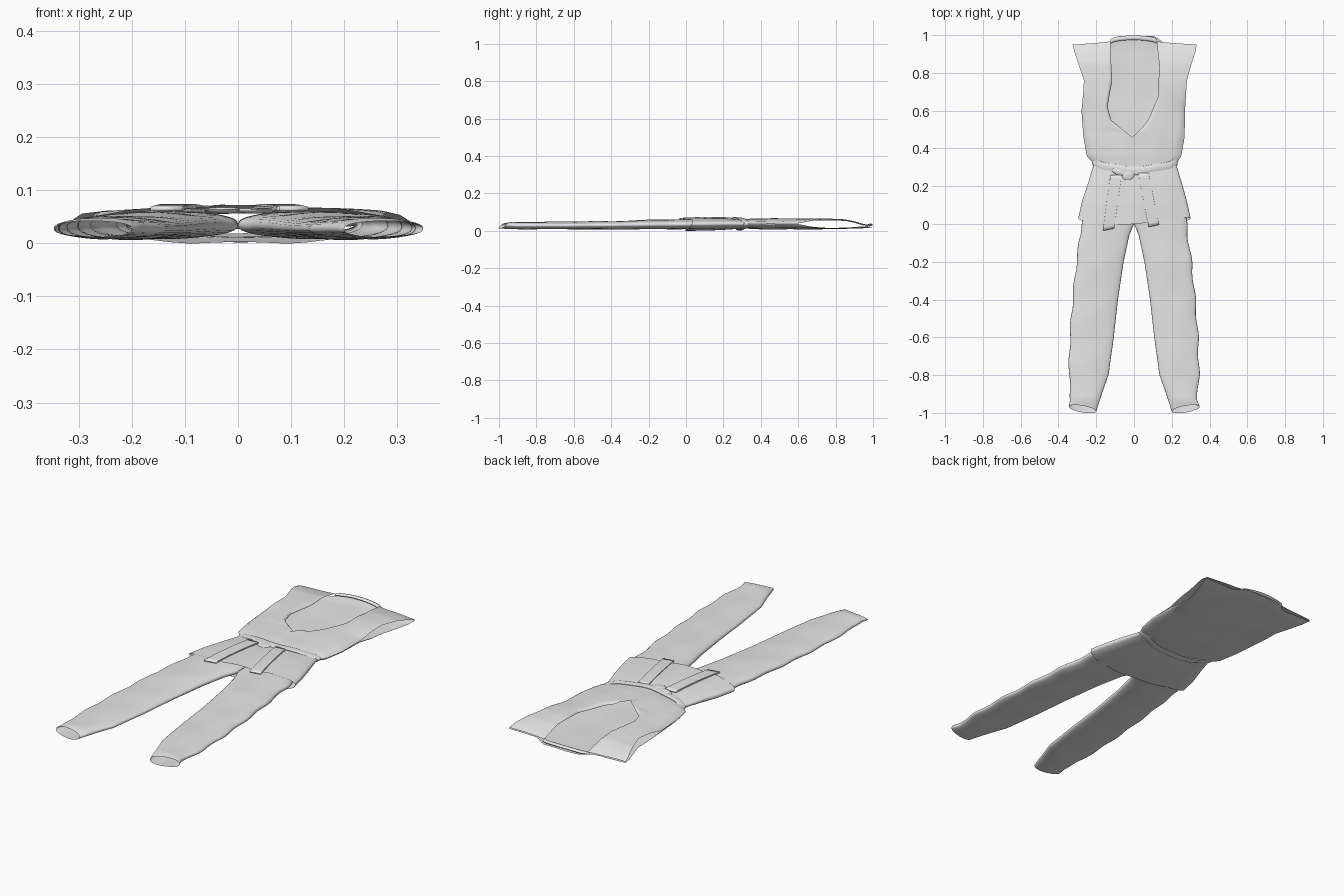
import bpy, bmesh, math
from mathutils import Vector
from math import sin, cos, pi, sqrt

if "Cube" in bpy.data.objects:
    bpy.data.objects.remove(bpy.data.objects["Cube"])

cloth = bpy.data.materials.new("cotton_grey")
cloth.use_nodes = True
GREY = (0.8, 0.8, 0.8, 1)
cloth.diffuse_color = GREY
cloth.node_tree.nodes["Principled BSDF"].inputs["Base Color"].default_value = GREY


def finish(name, bm, angle=50):
    mesh = bpy.data.meshes.new(name)
    bm.to_mesh(mesh)
    bm.free()
    mesh.materials.append(cloth)
    obj = bpy.data.objects.new(name, mesh)
    bpy.context.collection.objects.link(obj)
    bpy.ops.object.select_all(action='DESELECT')
    obj.select_set(True)
    bpy.context.view_layer.objects.active = obj
    bpy.ops.object.shade_smooth_by_angle(angle=math.radians(angle))
    return obj


def surface(name, func, nu, nv, wrap_u=False, wrap_v=False, flip=False):
    """Quad sheet through func(u, v); either direction may close on itself."""
    bm = bmesh.new()
    cu, cv = nu + (not wrap_u), nv + (not wrap_v)
    grid = [[bm.verts.new(func(i / nu, j / nv)) for i in range(cu)] for j in range(cv)]
    for j in range(nv):
        for i in range(nu):
            a, b = (i + 1) % cu, (j + 1) % cv
            quad = [grid[j][i], grid[j][a], grid[b][a], grid[b][i]]
            bm.faces.new(quad[::-1] if flip else quad)
    return finish(name, bm)


def at(table, y):
    """Linear lookup in rows that start with a rising y."""
    y = min(max(y, table[0][0]), table[-1][0])
    for low, high in zip(table, table[1:]):
        if y <= high[0]:
            t = (y - low[0]) / (high[0] - low[0])
            return [a + (b - a) * t for a, b in zip(low[1:], high[1:])]


def ripple(x, y):
    return .002 * sin(23 * x + 9 * y) * sin(17 * y - 14 * x + 1)


# Trouser legs: y, outer x, inner x, bottom z, top z
LEG = [(-.98, .345, .2, .012, .042), (-.94, .335, .185, .01, .048),
       (-.8, .345, .135, .009, .047), (-.6, .34, .107, .008, .049),
       (-.4, .325, .085, .008, .052), (-.2, .305, .055, .008, .058),
       (-.06, .285, .025, .009, .06), (0, .28, 0, .009, .06), (.22, .23, 0, .012, .06)]


def leg(side):
    def func(u, v):
        y = -.98 + 1.2 * v
        outer, inner, zb, zt = at(LEG, y)
        a = 2 * pi * u
        c, s = cos(a), sin(a)
        x = (outer + inner) / 2 + c * (outer - inner) / 2
        x += .004 * sin(31 * y + side) * max(c, 0)
        z = (zb + zt) / 2 + (abs(s) ** .8) * math.copysign((zt - zb) / 2, s)
        # Wavy cuff, shorter on its upper layer
        y += (.018 * s + .012 * c) * max(0, 1 - v * 14)
        return side * x, y, z + ripple(x, y) * s * s
    return func


surface("right_trouser_leg", leg(-1), 36, 60, wrap_u=True)
surface("left_trouser_leg", leg(1), 36, 60, wrap_u=True, flip=True)

# Jacket body: y, left edge, right edge, bottom z, top z, opening at the side edge
BODY = [(.27, -.21, .22, .012, .06, 0), (.32, -.215, .225, .012, .062, 0),
        (.36, -.25, .25, .01, .065, 0), (.46, -.268, .268, .008, .068, 0),
        (.6, -.278, .27, .008, .068, .05), (.68, -.27, .275, .009, .067, .6),
        (.76, -.265, .28, .01, .066, .8), (.85, -.295, .305, .012, .06, .8),
        (.91, -.315, .325, .014, .046, .7), (.95, -.325, .332, .02, .032, .3)]
# Neck opening: y, edge of the wearer's right panel, edge of the left panel
NECK = [(.27, .03, -.1), (.31, .03, -.09), (.46, -.01, -.01), (.5, -.06, .035),
        (.55, -.12, .075), (.62, -.14, .105), (.68, -.13, .13), (.76, -.115, .13),
        (.83, -.12, .135), (.95, -.125, .12)]


def body_z(x, y, up):
    xl, xr, zb, zt, gap = at(BODY, y)
    t = min(1, abs((2 * x - xl - xr) / (xr - xl)))
    swell = gap + (1 - gap) * sqrt(1 - t * t) ** .8
    return (zb + zt) / 2 + up * swell * (zt - zb) / 2 + ripple(x, y) * swell * .8


def panel(side):
    def func(u, v):
        y = .27 + .68 * v
        xl, xr = at(BODY, y)[:2]
        edge = at(NECK, y)[side > 0]
        outer = xr if side > 0 else xl
        x = outer + (edge - outer) * sin(u * pi / 2)
        z = body_z(x, y, 1)
        if y < .5 and side < 0:
            z -= .004 * u              # tucks under the other panel
        if y > .5:
            z -= .012 * max(0, u * 4 - 3) * sin(pi * v)  # lapel rolls inward
        return x, y + .02 * u * v ** 8, z
    return func


surface("right_front_panel", panel(-1), 20, 46, flip=True)
surface("left_front_panel", panel(1), 20, 46)


def back(u, v):
    y = .27 + .68 * v
    xl, xr = at(BODY, y)[:2]
    x = (xl + xr) / 2 - cos(pi * u) * (xr - xl) / 2
    z = body_z(x, y, -1)
    rise = min(1, max(0, (.16 - abs(x - .01)) / .06))
    return x, y + .045 * rise * v ** 8, z


surface("jacket_back", back, 40, 46, flip=True)


# Rolled collar across the back of the neck
def collar(u, v):
    x = -.125 + .245 * u
    a = 2 * pi * v
    y = .966 + .02 * sin(pi * u) ** .5
    return x, y + .012 * cos(a), .027 + .006 * sin(pi * u) + .006 * sin(a)


surface("back_collar", collar, 20, 10, wrap_v=True)

# Jacket skirt: y, left edge, right edge, bottom z, top z
SKIRT = [(0, -.295, .3, .001, .069), (.1, -.275, .28, .001, .071),
         (.2, -.245, .255, .005, .07), (.31, -.215, .225, .012, .062)]


def skirt(u, v):
    y = .31 * v
    xl, xr, zb, zt = at(SKIRT, y)
    a = 2 * pi * u
    c, s = cos(a), sin(a)
    x = (xl + xr) / 2 + c * (xr - xl) / 2
    z = (zb + zt) / 2 + abs(s) ** .75 * math.copysign((zt - zb) / 2, s)
    z += .0025 * sin(9 * a) * s * (1 - v)
    y += (1 - v) * (.03 * c * c + .012 * sin(2 * a))
    return x, y, max(z, 0)


surface("jacket_skirt", skirt, 72, 18, wrap_u=True)


# Belt wrapped round the waist, dipping toward the knot
def belt(u, v):
    a, b = 2 * pi * u, 2 * pi * v
    r = .005 * cos(b)
    x = .005 + (.222 + r) * cos(a)
    z = .037 + (.03 + r) * sin(a)
    y = .285 + .045 * cos(a) ** 2 + .02 * sin(b) + .003 * sin(7 * a)
    return x, y, z


surface("belt", belt, 64, 10, wrap_u=True, wrap_v=True)


# Knot: crossed soft lumps
def lump(name, place, size, turn):
    bm = bmesh.new()
    bmesh.ops.create_uvsphere(bm, u_segments=16, v_segments=10, radius=1)
    for vert in bm.verts:
        x, y, z = vert.co.x * size[0], vert.co.y * size[1], vert.co.z * size[2]
        vert.co = Vector((x * cos(turn) - y * sin(turn),
                          x * sin(turn) + y * cos(turn), z)) + Vector(place)
    finish(name, bm)


lump("belt_knot", (-.03, .26, .064), (.035, .03, .009), .5)
lump("right_knot_loop", (-.075, .275, .064), (.045, .018, .008), -.3)
lump("left_knot_loop", (.03, .278, .064), (.05, .018, .008), .2)


# Hanging belt ends
def tail(name, start, end, width):
    def func(u, v):
        a = 2 * pi * u
        x = start[0] + (end[0] - start[0]) * v
        y = start[1] + (end[1] - start[1]) * v
        x += width / 2 * max(-1, min(1, 1.4 * cos(a)))
        z = .067 + .004 * sin(pi * v) + .004 * max(-1, min(1, 1.4 * sin(a)))
        return x, y + .2 * (x - end[0]) * v, z - .002 * v
    obj = surface(name, func, 8, 14, wrap_u=True, flip=True)
    bm = bmesh.new()
    bm.from_mesh(obj.data)
    bmesh.ops.holes_fill(bm, edges=[e for e in bm.edges if e.is_boundary])
    bmesh.ops.recalc_face_normals(bm, faces=bm.faces)
    bm.to_mesh(obj.data)
    bm.free()


tail("right_belt_end", (-.095, .26), (-.135, -.03), .06)
tail("left_belt_end", (.05, .27), (.105, -.01), .055)
